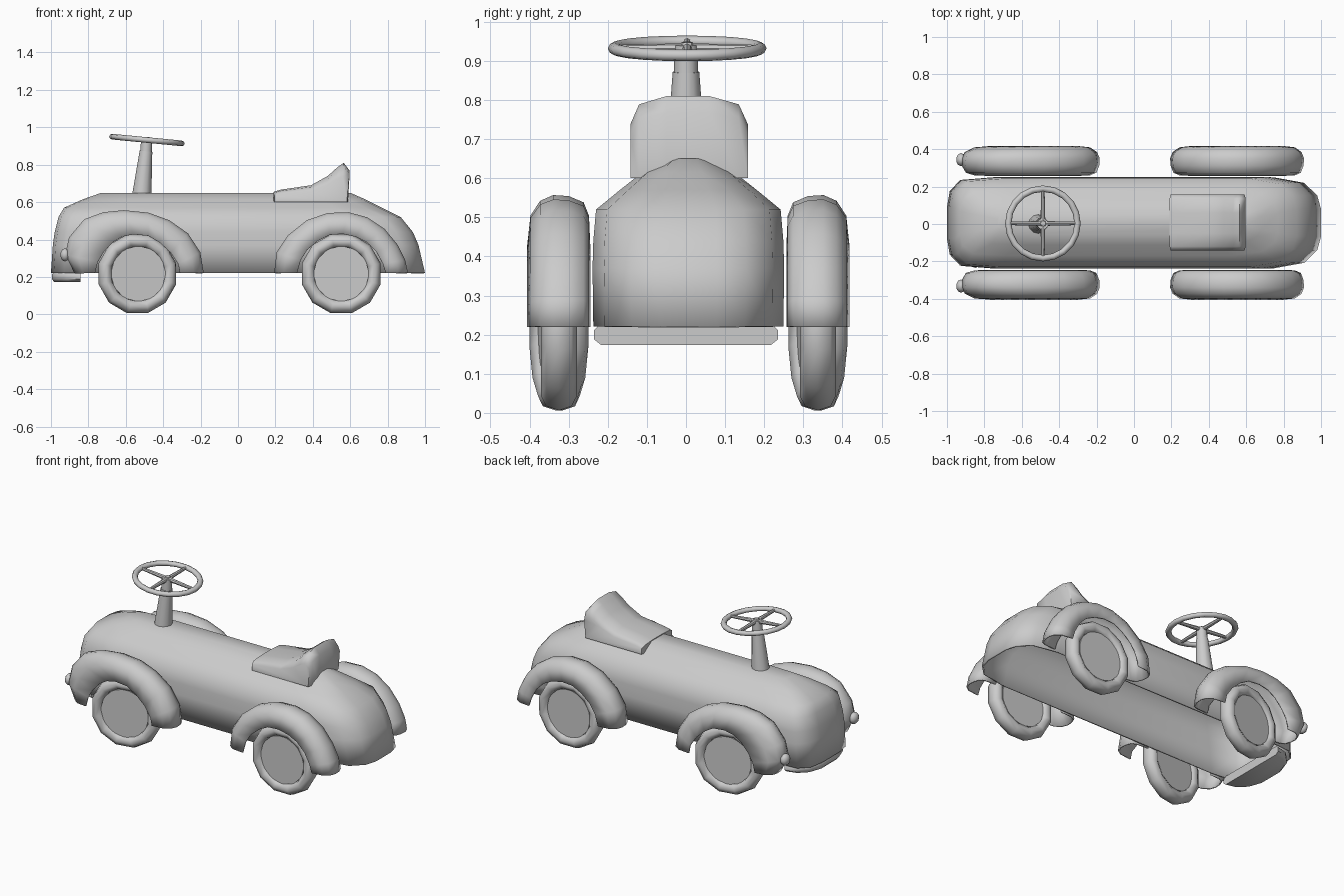
import bpy, bmesh, math
from mathutils import Vector, Matrix

if "Cube" in bpy.data.objects:
    bpy.data.objects.remove(bpy.data.objects["Cube"])

YC = 0.006  # centre line of the car


def finish(name, bm, angle=40):
    bmesh.ops.recalc_face_normals(bm, faces=bm.faces)
    me = bpy.data.meshes.new(name)
    bm.to_mesh(me)
    bm.free()
    ob = bpy.data.objects.new(name, me)
    bpy.context.collection.objects.link(ob)
    for o in bpy.context.selected_objects:
        o.select_set(False)
    ob.select_set(True)
    bpy.context.view_layer.objects.active = ob
    bpy.ops.object.shade_smooth_by_angle(angle=math.radians(angle))
    return ob


def loft(name, rings, closed=True, caps=(0, -1), loop=False, angle=40):
    """Skin a list of point rings; closed joins each ring, loop joins last to first."""
    bm = bmesh.new()
    vs = [[bm.verts.new(p) for p in r] for r in rings]
    n = len(rings[0])
    pairs = list(zip(vs, vs[1:])) + ([(vs[-1], vs[0])] if loop else [])
    for a, b in pairs:
        for i in range(n if closed else n - 1):
            j = (i + 1) % n
            bm.faces.new((a[i], a[j], b[j], b[i]))
    for c in caps:
        bm.faces.new(vs[c])
    return finish(name, bm, angle)


def shell(ob, thickness, offset):
    m = ob.modifiers.new("thickness", 'SOLIDIFY')
    m.thickness, m.offset = thickness, offset


def tube(name, a, b, r1, r2, n=12):
    a, b = Vector(a), Vector(b)
    rot = (b - a).to_track_quat('Z', 'Y')
    ring = lambda c, r: [c + rot @ Vector((r * math.cos(math.tau * i / n),
                                           r * math.sin(math.tau * i / n), 0)) for i in range(n)]
    return loft(name, [ring(a, r1), ring(b, r2)])


# Body: hollow pressed shell from stacked plan outlines with rounded ends
front = [(0, .35), (.015, .7), (.07, .94), (.25, 1)]
back = [(.25, 1), (.09, .88), (.02, .6), (0, .3)]
levels = [(.221, -1, 1, .243), (.37, -.99, .965, .245), (.44, -.98, .935, .243),
          (.52, -.96, .87, .236), (.57, -.93, .77, .175), (.615, -.83, .68, .118), (.65, -.73, .60, .06)]
rings = []
for z, x0, x1, hw in levels:
    half = [(x0 + d, f * hw) for d, f in front] + [(x1 - d, f * hw) for d, f in back]
    rings.append([(x, YC + y, z) for x, y in half] + [(x, YC - y, z) for x, y in reversed(half)])
shell(loft("body", rings, caps=(-1,), angle=50), .01, -1)

# Fenders: a rounded section swept between inner and outer arch
section = [(.03, 0), (.05, .6), (.13, .86), (.36, .98), (.6, 1), (.8, .89), (.95, .6), (1, 0)]
front_out = [(-.87, .22), (-.92, .32), (-.90, .41), (-.82, .505), (-.72, .542), (-.61, .553),
             (-.48, .54), (-.37, .50), (-.27, .43), (-.205, .33), (-.187, .22)]
front_in = [(-.765, .22), (-.75, .28), (-.72, .33), (-.67, .385), (-.62, .415), (-.56, .428),
            (-.48, .42), (-.42, .385), (-.36, .33), (-.32, .27), (-.31, .22)]
rear_out = [(.197, .22), (.21, .33), (.27, .42), (.37, .50), (.48, .538), (.59, .542),
            (.69, .515), (.78, .455), (.85, .37), (.89, .29), (.905, .22)]
rear_in = [(.315, .22), (.335, .29), (.37, .345), (.43, .395), (.49, .425), (.56, .43),
           (.63, .415), (.69, .385), (.74, .335), (.775, .27), (.79, .22)]
for s, side in ((-1, "right"), (1, "left")):
    for end, outer, inner in (("front", front_out, front_in), ("rear", rear_out, rear_in)):
        rings = [[(i[0] + (o[0] - i[0]) * t, YC + s * (.25 + .158 * w), i[1] + (o[1] - i[1]) * t)
                  for w, t in section] for o, i in zip(outer, inner)]
        shell(loft(f"{end}_{side}_fender", rings, closed=False, caps=(), angle=50), .008, 0)

    # Wheels: lathed tyre plus a flat disc; the front pair is steered a little
    for end, cx, cz, steer in (("front", -.538, .217, 10), ("rear", .552, .217, 0)):
        n, k = 12, 8
        place = (Matrix.Translation((cx, YC + s * .331, cz))
                 @ Matrix.Rotation(math.radians(steer), 4, 'Z'))
        tyre = []
        for i in range(n):
            a = math.tau * i / n + .26
            ring = []
            for j in range(k):
                b = math.tau * j / k
                r = .18 + .038 * math.cos(b)
                ring.append(place @ Vector((r * math.cos(a), .046 * math.sin(b), r * math.sin(a))))
            tyre.append(ring)
        loft(f"{end}_{side}_tyre", tyre, caps=(), loop=True, angle=60)
        tube(f"{end}_{side}_wheel_disc", place @ Vector((0, -.028, 0)), place @ Vector((0, .028, 0)),
             .15, .15)

    # Headlights on the front fender noses
    bm = bmesh.new()
    bmesh.ops.create_uvsphere(bm, u_segments=10, v_segments=6, radius=.035)
    bmesh.ops.scale(bm, vec=(.75, 1, 1), verts=bm.verts)
    bmesh.ops.translate(bm, vec=(-.925, YC + s * .338, .318), verts=bm.verts)
    finish(f"{side}_headlight", bm, 60)

# Front bumper: rounded crescent under the nose
nose = [(-.843, .235), (-.91, .218), (-.965, .165), (-.995, .08)]
nose = nose + [(x, -y) for x, y in reversed(nose)]
rings = [[(-.843 + (x + .843) * f, y * f, z) for x, y in nose]
         for z, f in ((.173, .92), (.188, 1), (.212, 1), (.226, .94))]
loft("front_bumper", rings, angle=50)

# Seat: side profile lofted across the width, lower at the edges
profile = [(.19, .60), (.19, .655), (.23, .667), (.39, .69), (.48, .74), (.53, .785),
           (.565, .81), (.597, .768), (.588, .60)]
rings = []
for y, f, g in ((-.142, .66, .97), (-.12, .90, 1), (-.05, 1, 1), (.06, 1, 1), (.135, .90, 1), (.158, .66, .97)):
    rings.append([(.39 + (x - .39) * g, y, .6 + (z - .6) * f) for x, z in profile])
loft("seat", rings, angle=60)

# Steering column in two steps
tube("steering_column", (-.515, 0, .63), (-.492, 0, .872), .052, .034)
tube("steering_shaft", (-.492, 0, .86), (-.488, 0, .94), .031, .03)

# Steering wheel: tilted rim, four spokes and a hub
tilt = Matrix.Translation((-.487, 0.003, .932)) @ Matrix.Rotation(math.radians(5.5), 4, 'Y')
n, k = 20, 8
rim = []
for i in range(n):
    a = math.tau * i / n
    rim.append([tilt @ Vector(((.186 + .017 * math.cos(b)) * math.cos(a),
                               (.186 + .017 * math.cos(b)) * math.sin(a), .015 * math.sin(b)))
                for b in (math.tau * j / k for j in range(k))])
loft("steering_wheel_rim", rim, caps=(), loop=True, angle=60)
for i in range(4):
    a = math.tau * i / 4
    d = Vector((math.cos(a), math.sin(a), 0))
    tube(f"steering_spoke_{i + 1}", tilt @ (d * .01), tilt @ (d * .18), .013, .009, 8)
tube("steering_hub", tilt @ Vector((0, 0, -.01)), tilt @ Vector((0, 0, .016)), .026, .014, 8)
